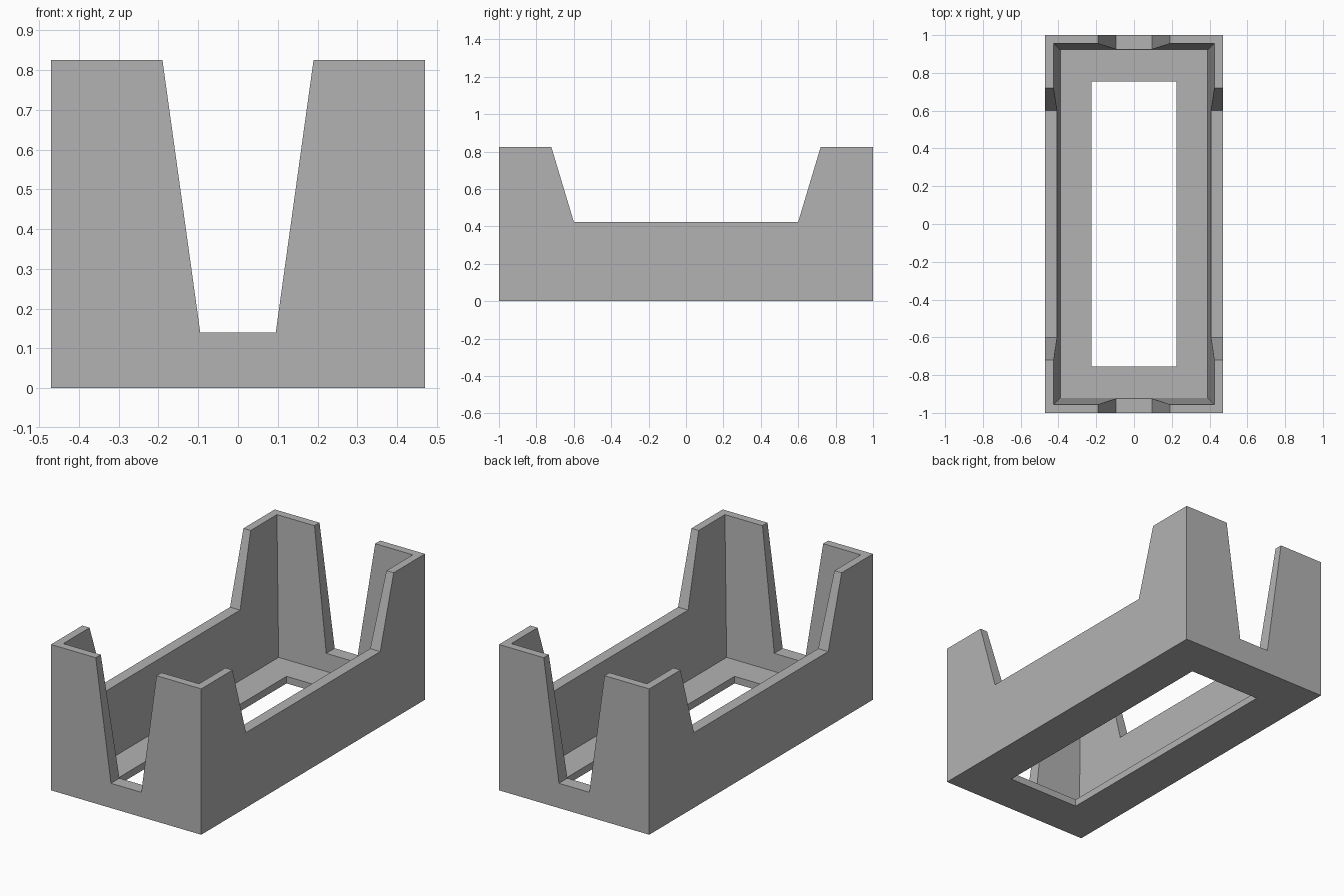
import bpy
import bmesh

cube = bpy.data.objects.get("Cube")
if cube:
    bpy.data.objects.remove(cube, do_unlink=True)

HEIGHT, FLOOR = 0.825, 0.04
OVER = 0.1  # how far cutters reach past the surfaces

grey = bpy.data.materials.new("plain grey")
grey.use_nodes = True
grey.diffuse_color = (0.45, 0.45, 0.45, 1)
grey.node_tree.nodes["Principled BSDF"].inputs["Base Color"].default_value = grey.diffuse_color


def loft(name, lower, upper):
    """Solid between two four-point outlines."""
    bm = bmesh.new()
    a = [bm.verts.new(p) for p in lower]
    b = [bm.verts.new(p) for p in upper]
    bm.faces.new(a[::-1])
    bm.faces.new(b)
    for i in range(4):
        j = (i + 1) % 4
        bm.faces.new((a[i], a[j], b[j], b[i]))
    bmesh.ops.recalc_face_normals(bm, faces=bm.faces)
    mesh = bpy.data.meshes.new(name)
    bm.to_mesh(mesh)
    bm.free()
    mesh.materials.append(grey)
    obj = bpy.data.objects.new(name, mesh)
    bpy.context.collection.objects.link(obj)
    return obj


def rect(hx, hy, z):
    return [(-hx, -hy, z), (hx, -hy, z), (hx, hy, z), (-hx, hy, z)]


def tapered(name, low, high):
    """Cutter whose walls flare from low to high (hx, hy, z), carried on past the rim."""
    t = (high[2] + OVER - low[2]) / (high[2] - low[2])
    top = [l + (h - l) * t for l, h in zip(low, high)]
    return loft(name, rect(*low), rect(*top))


# Outer block
tray = loft("open_tray", rect(0.47, 1.0, 0), rect(0.47, 1.0, HEIGHT))

# Flared cavity, floor opening, end notches and side notches
cutters = [
    tapered("cavity_cutter", (0.39, 0.92, FLOOR), (0.425, 0.955, HEIGHT)),
    loft("floor_opening_cutter", rect(0.225, 0.755, -OVER), rect(0.225, 0.755, FLOOR + OVER)),
    tapered("end_notch_cutter", (0.095, 1.2, 0.14), (0.19, 1.2, HEIGHT)),
    tapered("side_notch_cutter", (0.7, 0.6, 0.425), (0.7, 0.72, HEIGHT)),
]
bpy.context.view_layer.objects.active = tray
for cutter in cutters:
    cutter.hide_render = True
    mod = tray.modifiers.new(cutter.name, "BOOLEAN")
    mod.operation = "DIFFERENCE"
    mod.solver = "EXACT"
    mod.object = cutter
    bpy.ops.object.modifier_apply(modifier=mod.name)
    bpy.data.objects.remove(cutter, do_unlink=True)
